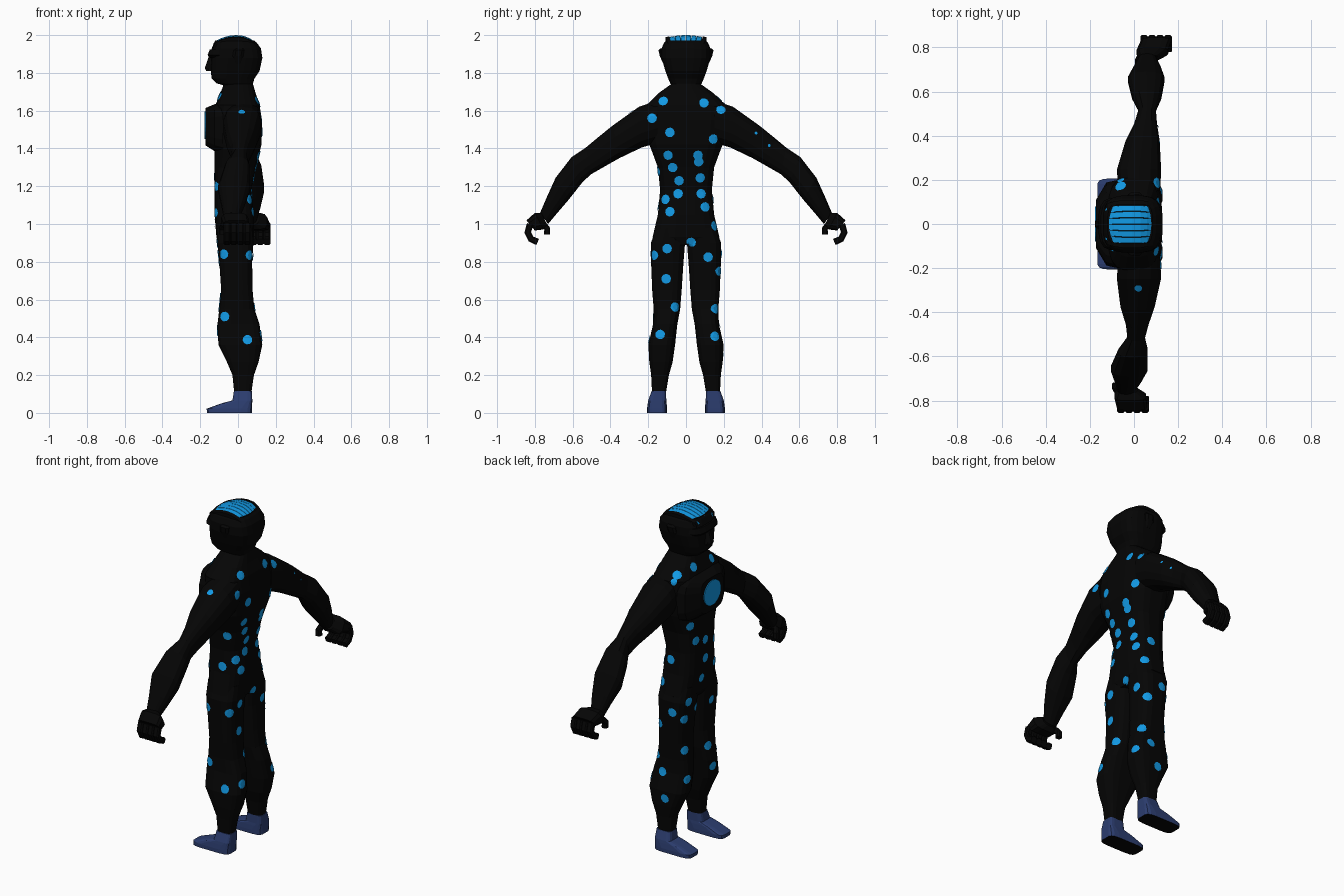
import bpy, bmesh, math
from mathutils import Vector
from mathutils.bvhtree import BVHTree

if "Cube" in bpy.data.objects:
    bpy.data.objects.remove(bpy.data.objects["Cube"])


def material(name, rgb):
    m = bpy.data.materials.new(name)
    m.diffuse_color = (*rgb, 1)
    m.use_nodes = True
    m.node_tree.nodes["Principled BSDF"].inputs["Base Color"].default_value = m.diffuse_color
    return m


BLACK = material("black suit", (0.0015, 0.0015, 0.0015))
BLUE = material("bright blue", (0.006, 0.32, 0.78))
NAVY = material("navy boot", (0.025, 0.047, 0.16))
body_v, body_f = [], []      # body surface, used to project the spots


def finish(bm, name, mats, body=False):
    bmesh.ops.recalc_face_normals(bm, faces=bm.faces[:])
    if body:
        off = len(body_v)
        bm.verts.index_update()
        body_v.extend(v.co.copy() for v in bm.verts)
        body_f.extend([off + v.index for v in f.verts] for f in bm.faces)
    me = bpy.data.meshes.new(name)
    bm.to_mesh(me)
    bm.free()
    for m in mats:
        me.materials.append(m)
    ob = bpy.data.objects.new(name, me)
    bpy.context.collection.objects.link(ob)
    return ob


def loft(bm, rings, n=16, p=2.4):
    """rings: (centre, half-axis u, half-axis v); superellipse sections."""
    rows = []
    for c, u, v in rings:
        row = []
        for i in range(n):
            a = 2 * math.pi * (i + 0.5) / n
            ca, sa = math.cos(a), math.sin(a)
            row.append(bm.verts.new(
                Vector(c) + Vector(u) * math.copysign(abs(ca) ** (2 / p), ca)
                + Vector(v) * math.copysign(abs(sa) ** (2 / p), sa)))
        rows.append(row)
    for a, b in zip(rows, rows[1:]):
        for i in range(n):
            j = (i + 1) % n
            bm.faces.new((a[i], a[j], b[j], b[i]))
    bm.faces.new(rows[0][::-1])
    bm.faces.new(rows[-1])


def zrings(rows):
    """rows: (z, y0, y1, x0, x1) -> horizontal rings."""
    return [(((x0 + x1) / 2, (y0 + y1) / 2, z), ((x1 - x0) / 2, 0, 0),
             (0, (y1 - y0) / 2, 0)) for z, y0, y1, x0, x1 in rows]


def sym(rows):
    return zrings([(z, -w, w, a, b) for z, w, a, b in rows])


# Torso
bm = bmesh.new()
loft(bm, sym([(.89, .11, -.09, .07), (.93, .178, -.115, .085), (1.05, .15, -.125, .085),
              (1.18, .138, -.125, .07), (1.30, .15, -.125, .095), (1.42, .195, -.125, .125),
              (1.55, .215, -.125, .128), (1.63, .21, -.12, .115), (1.69, .15, -.095, .095),
              (1.74, .08, -.075, .08)]), 20, 3.3)
finish(bm, "torso", [BLACK], True)

# Raised chest plate
bm = bmesh.new()
loft(bm, [((-.08, 0, 1.51), (0, .2, 0), (0, 0, .14)),
          ((-.125, 0, 1.51), (0, .19, 0), (0, 0, .125)),
          ((-.172, 0, 1.515), (0, .11, 0), (0, 0, .1))], 16, 4)
finish(bm, "chest_plate", [BLACK], True)

# Round chest light
bm = bmesh.new()
loft(bm, [((-.165, 0, 1.522), (0, .08, 0), (0, 0, .074)),
          ((-.177, 0, 1.522), (0, .08, 0), (0, 0, .074))], 20, 2)
finish(bm, "chest_light", [BLUE])

# Neck and head
bm = bmesh.new()
loft(bm, sym([(1.68, .09, -.08, .09), (1.735, .076, -.08, .08), (1.745, .084, -.115, .08),
              (1.77, .095, -.14, .088), (1.81, .11, -.145, .115), (1.88, .13, -.14, .13),
              (1.93, .13, -.14, .122), (1.96, .117, -.128, .10), (1.972, .105, -.12, .085)]),
     20, 3.4)
finish(bm, "head", [BLACK])

# Brow and nose
bm = bmesh.new()
loft(bm, sym([(1.88, .10, -.15, .0), (1.895, .12, -.162, .0), (1.925, .115, -.15, .0)]), 16, 3)
loft(bm, sym([(1.81, .03, -.17, -.1), (1.825, .025, -.178, -.1), (1.89, .012, -.155, -.1)]), 8, 3)
finish(bm, "brow_and_nose", [BLACK])

# Blue ribbed crest over the crown, dark rails at both sides
arc = [(-.130, 1.952, .78), (-.122, 1.968, .86), (-.09, 1.984, .95), (-.05, 1.996, 1),
       (-.01, 2.0, 1), (.03, 1.996, 1), (.06, 1.984, .95), (.085, 1.968, .88), (.096, 1.95, .8)]


def crest_strip(bm, ya, yb, lift):
    strip = [[bm.verts.new((x, y * s, z + lift - 1.3 * y * y)) for y in (ya, yb)]
             for x, z, s in arc]
    low = [[bm.verts.new(v.co + Vector((0, 0, -.03))) for v in r] for r in strip]
    for i in range(len(arc) - 1):
        a, b, c, d = strip[i], strip[i + 1], low[i], low[i + 1]
        bm.faces.new((a[0], b[0], b[1], a[1]))
        bm.faces.new((a[0], c[0], d[0], b[0]))
        bm.faces.new((a[1], b[1], d[1], c[1]))
    bm.faces.new((*strip[0], *low[0][::-1]))
    bm.faces.new((*strip[-1], *low[-1][::-1]))


bm = bmesh.new()
for k in range(6):
    crest_strip(bm, -.087 + k * .029, -.087 + k * .029 + .0265, 0)
finish(bm, "crest", [BLUE])
bm = bmesh.new()
crest_strip(bm, -.108, -.0885, .004)
crest_strip(bm, .0885, .108, .004)
finish(bm, "crest_rails", [BLACK])

# Arm stations: upper edge (y, z), lower edge (y, z), x range
ARM = [((.15, 1.655), (.15, 1.43), -.07, .12), ((.25, 1.62), (.235, 1.405), -.08, .125),
       ((.39, 1.52), (.35, 1.35), -.04, .118), ((.47, 1.455), (.43, 1.305), 0, .105),
       ((.53, 1.405), (.50, 1.265), .02, .10), ((.605, 1.355), (.545, 1.225), -.01, .125),
       ((.69, 1.245), (.62, 1.13), -.03, .14), ((.74, 1.135), (.68, 1.06), 0, .12),
       ((.772, 1.06), (.73, 1.0), .02, .10)]
PALM = [((.765, 1.06), (.735, .995), .02, .11), ((.80, 1.06), (.755, .97), .01, .155),
        ((.845, 1.02), (.80, .965), .03, .17)]


def shift(y, s):            # one arm hangs slightly further forward
    return -.19 * max(0, y - .25) if s < 0 else 0


def limb(bm, stations, s, n, p):
    rings = []
    for (uy, uz), (ly, lz), x0, x1 in stations:
        y = (uy + ly) / 2
        rings.append((((x0 + x1) / 2 + shift(y, s), s * y, (uz + lz) / 2),
                      ((x1 - x0) / 2, 0, 0), (0, s * (uy - ly) / 2, (uz - lz) / 2)))
    loft(bm, rings, n, p)


def tube(bm, pts, r, s):    # finger made of points (x, y, z)
    rings = []
    for i, q in enumerate(pts):
        a, b = Vector(pts[max(i - 1, 0)]), Vector(pts[min(i + 1, len(pts) - 1)])
        t = (b - a).normalized()
        perp = Vector((0, -t.z, t.y)).normalized() * r
        rings.append(((q[0] + shift(.8, s), s * q[1], q[2]), (r, 0, 0), (0, s * perp.y, perp.z)))
    loft(bm, rings, 8, 3.5)


# Legs from top to ankle, and boots: z, y0, y1, x0, x1
LEG = [(.98, .01, .155, -.115, .08), (.90, .004, .187, -.11, .083), (.80, .012, .186, -.10, .076),
       (.65, .022, .18, -.09, .078), (.55, .03, .172, -.10, .088), (.47, .045, .175, -.11, .115),
       (.36, .057, .20, -.105, .13), (.27, .07, .195, -.06, .11), (.20, .09, .185, -.03, .085),
       (.10, .107, .18, -.02, .07)]
FOOT = [(0, .1, .207, -.165, .075), (.022, .1, .207, -.167, .076), (.05, .102, .203, -.09, .076),
        (.066, .104, .2, -.03, .076), (.115, .105, .183, -.022, .075)]

for s, side in ((1, "left"), (-1, "right")):
    bm = bmesh.new()
    limb(bm, ARM, s, 14, 2.5)
    finish(bm, side + "_arm", [BLACK], True)

    # Curled hand
    bm = bmesh.new()
    limb(bm, PALM, s, 12, 3.5)
    for k in range(4):
        x = .046 + k * .036
        tube(bm, [(x, .825, 1.0), (x, .838, .955), (x, .82, .92), (x, .785, .905)], .0185, s)
    tube(bm, [(.03, .755, 1.0), (.02, .735, .975), (.02, .735, .945)], .017, s)
    finish(bm, side + "_hand", [BLACK])

    def flip(rows):
        return zrings([(z, s * a, s * b, c, d) for z, a, b, c, d in rows])

    bm = bmesh.new()
    loft(bm, flip(LEG), 16, 3.2)
    finish(bm, side + "_leg", [BLACK], True)

    # Boot with a dark sole
    bm = bmesh.new()
    loft(bm, flip(FOOT), 16, 5)
    bm.faces.ensure_lookup_table()
    sole = min(bm.faces, key=lambda f: f.calc_center_median().z)
    bmesh.ops.inset_region(bm, faces=[sole], thickness=.03)
    sole.material_index = 1
    finish(bm, side + "_boot", [NAVY, BLACK])

    # Ear
    bm = bmesh.new()
    loft(bm, flip([(1.85, .1, .122, -.02, .02), (1.89, .1, .14, -.03, .03),
                   (1.92, .1, .147, -.025, .035), (1.93, .1, .135, -.01, .03)]), 8, 3)
    finish(bm, side + "_ear", [BLACK])

# Spots projected on to the suit: back (y, z), front (y, z), sides (x, z)
BACK = [(-.12, 1.65), (.095, 1.64), (.185, 1.605), (-.18, 1.56), (-.085, 1.485), (.143, 1.45),
        (-.095, 1.365), (.063, 1.365), (.067, 1.33), (-.07, 1.3), (.075, 1.245), (-.037, 1.23),
        (-.042, 1.16), (.08, 1.16), (-.085, 1.065), (.10, 1.09), (.027, .905), (-.10, .87),
        (.117, .825), (-.105, .71), (-.058, .56), (-.137, .415), (.153, .55), (.153, .405)]
FRONT = [(.17, 1.66), (.07, 1.68), (-.1, 1.67), (.12, 1.35), (.08, 1.25), (0, 1.23), (-.1, 1.2),
         (0, 1.12), (.03, 1.01), (-.1, 1.06), (.13, .9), (.05, .84), (-.09, .83), (.15, .8),
         (.14, .61), (-.07, .56), (.14, .44), (-.1, .43)]
RIGHT = [(-.075, .84), (.06, .835), (-.07, .51), (.05, .387), (.03, 1.28), (.06, 1.13),
         (0, 1.09)]
LEFT = [(.05, .99), (.03, .465), (0, .32), (0, 1.13), (.05, .75), (-.04, .84)]
tree = BVHTree.FromPolygons(body_v, body_f)
bm = bmesh.new()


def spot(origin, d, r=.026, n=10):
    hit, nor, *_ = tree.ray_cast(Vector(origin), Vector(d))
    if hit is None:
        return
    if nor.dot(Vector(d)) > 0:
        nor = -nor
    u = nor.orthogonal().normalized()
    w = nor.cross(u)

    def drop(a, rad):       # point of the patch, lying on the surface
        q = hit + rad * (u * math.cos(a) + w * math.sin(a))
        h = tree.ray_cast(q + nor * .05, -nor, .1)[0]
        return bm.verts.new((h if h and abs((h - q).dot(nor)) < .025 else q) + nor * .004)

    angles = [2 * math.pi * i / n for i in range(n)]
    outer, inner = [drop(a, r) for a in angles], [drop(a, r / 2) for a in angles]
    for i in range(n):
        j = (i + 1) % n
        bm.faces.new((inner[i], outer[i], outer[j], inner[j]))
    bm.faces.new(inner)


for y, z in BACK:
    spot((1, y, z), (-1, 0, 0))
for y, z in FRONT:
    spot((-1, y, z), (1, 0, 0))
for x, z in RIGHT:
    spot((x, -.3, z), (0, 1, 0))
for x, z in LEFT:
    spot((x, .3, z), (0, -1, 0))
spot((.02, -.29, 2), (0, 0, -1), .018)
spot((-.06, .2, 2), (0, 0, -1), .018)
for y, z in [(.37, 1.48), (.44, 1.415)]:
    spot((1, y, z), (-1, 0, 0), .008)
finish(bm, "suit_spots", [BLUE])
